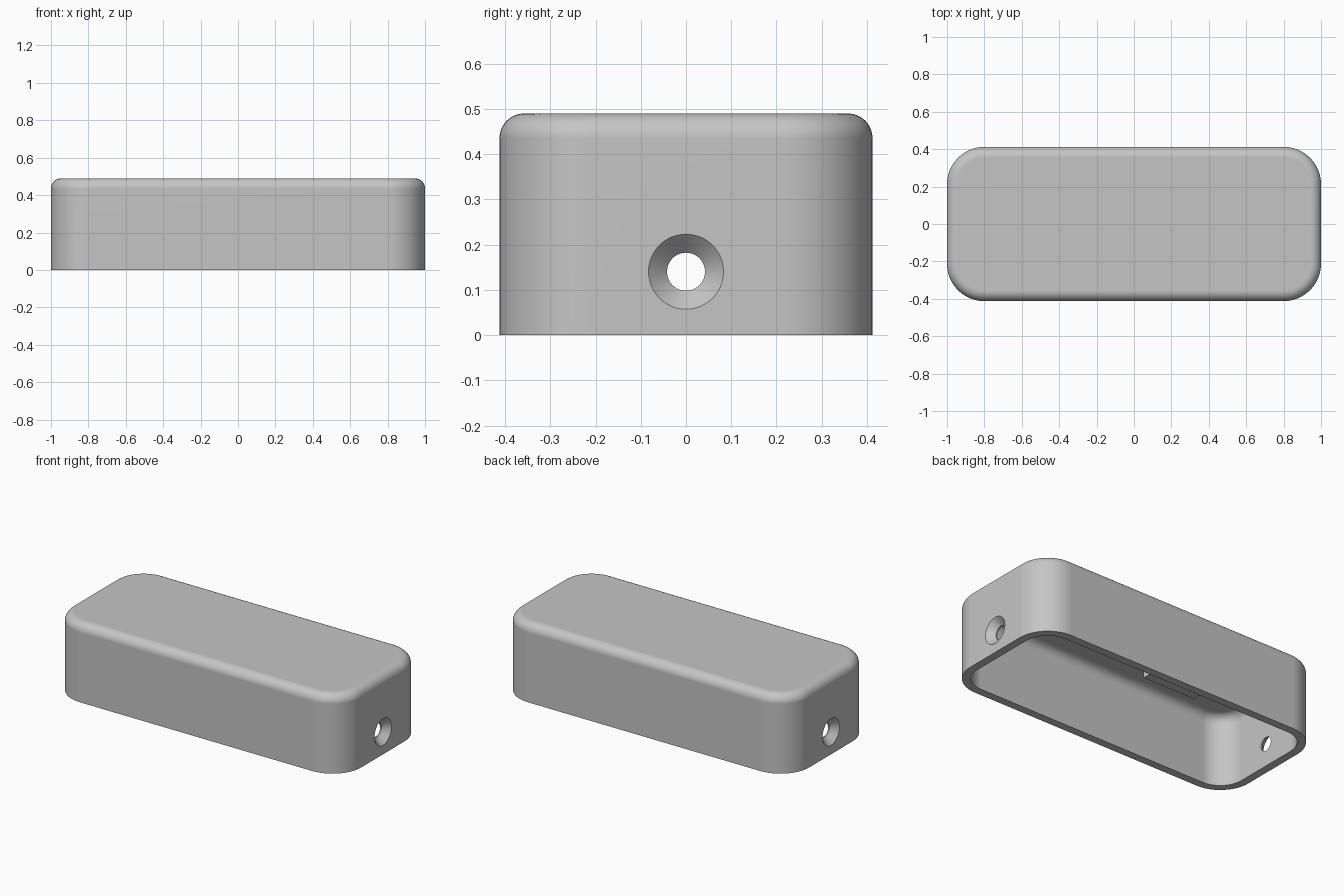
import bpy, bmesh, math

cube = bpy.data.objects.get("Cube")
if cube:
    bpy.data.objects.remove(cube)

LENGTH, WIDTH, HEIGHT = 2.0, 0.825, 0.49
CORNER, FILLET, WALL = 0.2, 0.055, 0.05
HOLE_Z, HOLE_R, SINK_R = 0.14, 0.042, 0.083
TAU = math.tau

grey = bpy.data.materials.new("Light Grey")
grey.use_nodes = True
colour = (0.56, 0.56, 0.56, 1)
grey.diffuse_color = colour
grey.node_tree.nodes["Principled BSDF"].inputs["Base Color"].default_value = colour


def loft(name, rings):
    """Skin a stack of equal rings and cap both ends."""
    bm = bmesh.new()
    loops = [[bm.verts.new(p) for p in ring] for ring in rings]
    for a, b in zip(loops, loops[1:]):
        for i in range(len(a)):
            j = (i + 1) % len(a)
            bm.faces.new((a[i], a[j], b[j], b[i]))
    bm.faces.new(loops[0])
    bm.faces.new(loops[-1])
    bmesh.ops.recalc_face_normals(bm, faces=bm.faces)
    mesh = bpy.data.meshes.new(name)
    bm.to_mesh(mesh)
    bm.free()
    mesh.materials.append(grey)
    obj = bpy.data.objects.new(name, mesh)
    bpy.context.collection.objects.link(obj)
    return obj


def rounded_ring(inset, z, steps=12):
    """Rounded rectangle, shrunk evenly by inset."""
    r = CORNER - inset
    cx, cy = LENGTH / 2 - CORNER, WIDTH / 2 - CORNER
    ring = []
    for q, (sx, sy) in enumerate(((1, 1), (-1, 1), (-1, -1), (1, -1))):
        for k in range(steps + 1):
            a = (q + k / steps) * math.pi / 2
            ring.append((sx * cx + r * math.cos(a), sy * cy + r * math.sin(a), z))
    return ring


def side_rings(inset, top, steps=8):
    """Straight wall that curls over into the top."""
    rings = [rounded_ring(inset, 0)]
    for k in range(steps + 1):
        a = k / steps * math.pi / 2
        rings.append(rounded_ring(inset + FILLET * (1 - math.cos(a)),
                                  top - FILLET + FILLET * math.sin(a)))
    return rings


# Hollow cover, open underneath
inside = side_rings(WALL, HEIGHT - WALL)
outside = side_rings(0, HEIGHT)
cover = loft("cover", inside[::-1] + outside)

# Countersunk screw hole in each end
depth = SINK_R - HOLE_R
extra = 0.02
profile = [(0.85, HOLE_R), (1 - depth, HOLE_R), (1 + extra, SINK_R + extra)]
for side, label in ((1, "left"), (-1, "right")):
    rings = [[(side * x, r * math.cos(TAU * i / 48), HOLE_Z + r * math.sin(TAU * i / 48))
              for i in range(48)] for x, r in profile]
    cutter = loft(label + "_hole_cutter", rings)
    cutter.hide_render = True
    cut = cover.modifiers.new(label + "_hole", 'BOOLEAN')
    cut.operation = 'DIFFERENCE'
    cut.solver = 'EXACT'
    cut.object = cutter
    bpy.context.view_layer.objects.active = cover
    bpy.ops.object.modifier_apply(modifier=cut.name)
    bpy.data.objects.remove(cutter)

bpy.ops.object.select_all(action='DESELECT')
cover.select_set(True)
bpy.context.view_layer.objects.active = cover
bpy.ops.object.shade_smooth_by_angle(angle=math.radians(30))
weighted = cover.modifiers.new("even_shading", 'WEIGHTED_NORMAL')
weighted.keep_sharp = True

# Raised pad under the ceiling
pad_x, half = -0.4, 0.18
corners = ((-half, -half), (half, -half), (half, half), (-half, half))
loft("ceiling_pad", [[(pad_x + x, y, z) for x, y in corners]
                     for z in (0.37, HEIGHT - WALL + 0.01)])
